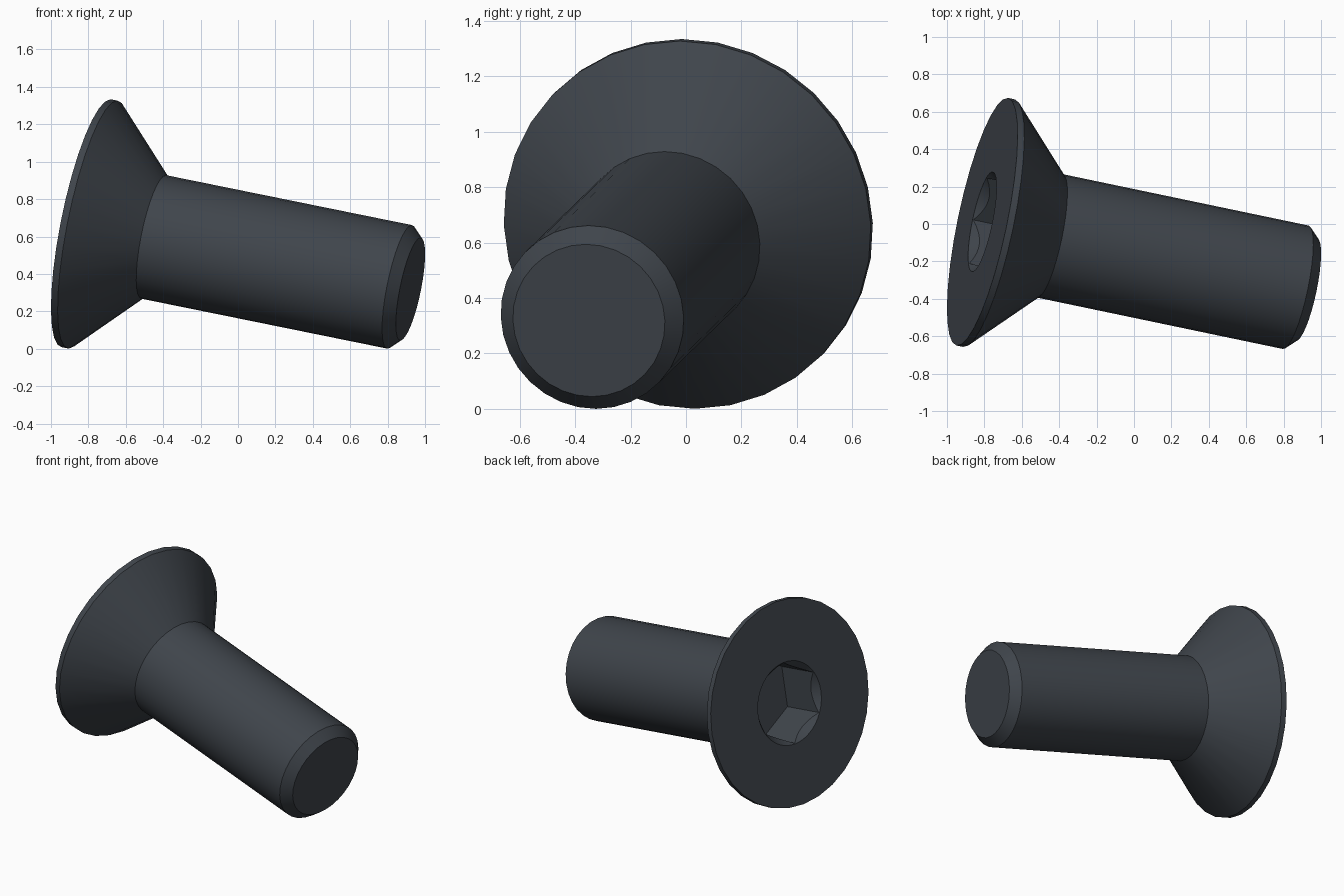
import bpy, bmesh
from math import cos, sin, tau, radians
from mathutils import Vector, Matrix

cube = bpy.data.objects.get("Cube")
if cube:
    bpy.data.objects.remove(cube, do_unlink=True)

# Dark slate metal
steel = bpy.data.materials.new("dark slate metal")
steel.use_nodes = True
colour = (0.05, 0.059, 0.071, 1)
steel.diffuse_color = colour
steel.node_tree.nodes["Principled BSDF"].inputs["Base Color"].default_value = colour


def turned(name, profile, sides):
    """Closed solid of revolution about z from (radius, z) pairs."""
    bm = bmesh.new()
    rings = [[bm.verts.new((r * cos(tau * i / sides), r * sin(tau * i / sides), z))
              for i in range(sides)] for r, z in profile]
    for low, high in zip(rings, rings[1:]):
        for i in range(sides):
            j = (i + 1) % sides
            bm.faces.new((low[i], low[j], high[j], high[i]))
    bm.faces.new(rings[0][::-1])
    bm.faces.new(rings[-1])
    bmesh.ops.recalc_face_normals(bm, faces=bm.faces)
    mesh = bpy.data.meshes.new(name)
    bm.to_mesh(mesh)
    bm.free()
    mesh.materials.append(steel)
    obj = bpy.data.objects.new(name, mesh)
    bpy.context.collection.objects.link(obj)
    return obj


# Countersunk head, shank and chamfered tip in one turned body
head_r, shank_r, tip_r, length = 0.676, 0.337, 0.28, 1.805
screw = turned("countersunk_screw", [
    (head_r, 0), (head_r, 0.037), (shank_r, 0.376),
    (shank_r, length - 0.06), (tip_r, length)], 32)

# Hex socket with a conical lead-in
socket_r = 0.269
cutters = [
    turned("hex_cutter", [(socket_r, -0.1), (socket_r, 0.3)], 6),
    turned("lead_in_cutter", [(socket_r + 0.083, -0.1), (socket_r - 0.077, 0.1)], 48),
]
bpy.ops.object.select_all(action="DESELECT")
screw.select_set(True)
bpy.context.view_layer.objects.active = screw
for cutter in cutters:
    cutter.hide_render = True
    mod = screw.modifiers.new("socket", "BOOLEAN")
    mod.operation = "DIFFERENCE"
    mod.solver = "EXACT"
    mod.object = cutter
    bpy.ops.object.modifier_apply(modifier=mod.name)
for cutter in cutters:
    bpy.data.objects.remove(cutter, do_unlink=True)

bpy.ops.object.shade_smooth_by_angle(angle=radians(30))

# Lay the screw along its tilted axis
axis = Vector((1, -0.209, -0.203)).normalized()
up = (Vector((0, 0, 1)) - axis * axis.z).normalized()
side = axis.cross(up)
turn = Matrix((up, side, axis)).transposed().to_4x4()
screw.matrix_world = Matrix.Translation((-0.811, 0.012, 0.671)) @ turn
